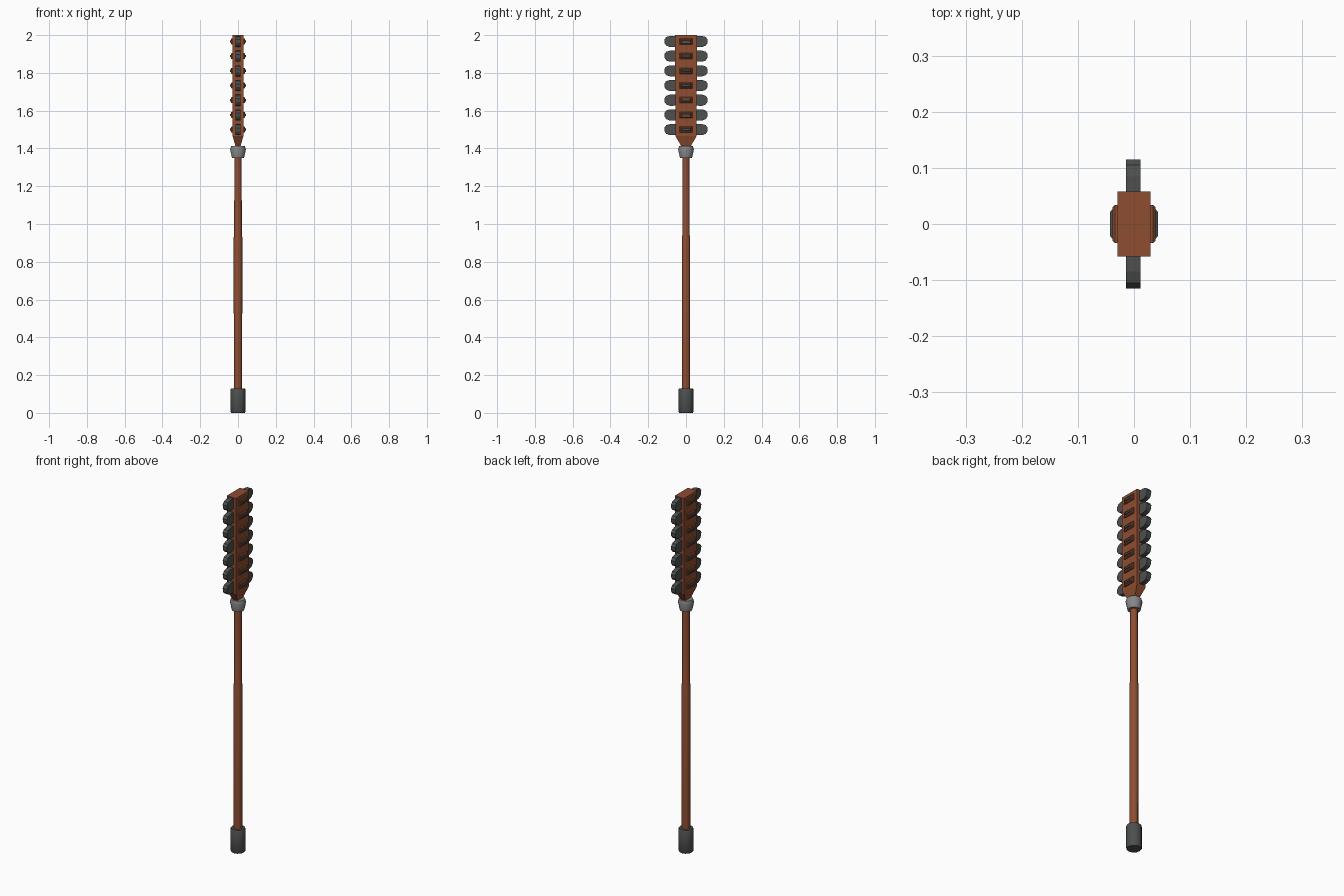
import bpy, bmesh, math

if "Cube" in bpy.data.objects:
    bpy.data.objects.remove(bpy.data.objects["Cube"])


def material(name, rgb):
    m = bpy.data.materials.new(name)
    m.diffuse_color = (*rgb, 1)
    m.use_nodes = True
    m.node_tree.nodes["Principled BSDF"].inputs["Base Color"].default_value = m.diffuse_color
    return m


WOOD = material("brown wood", (0.27, 0.075, 0.03))
DARK = material("dark grey stone", (0.075, 0.078, 0.078))
STEEL = material("light grey metal", (0.24, 0.24, 0.24))


def loft(name, rings, mat, smooth=False):
    """Skin a stack of equally sized point rings and cap both ends."""
    bm = bmesh.new()
    vs = [[bm.verts.new(p) for p in ring] for ring in rings]
    n = len(rings[0])
    for a, b in zip(vs, vs[1:]):
        for i in range(n):
            j = (i + 1) % n
            bm.faces.new((a[i], a[j], b[j], b[i]))
    bm.faces.new(vs[0][::-1])
    bm.faces.new(vs[-1])
    bmesh.ops.recalc_face_normals(bm, faces=bm.faces)
    me = bpy.data.meshes.new(name)
    bm.to_mesh(me)
    bm.free()
    me.materials.append(mat)
    ob = bpy.data.objects.new(name, me)
    bpy.context.collection.objects.link(ob)
    if smooth:
        bpy.context.view_layer.objects.active = ob
        ob.select_set(True)
        bpy.ops.object.shade_smooth_by_angle(angle=math.radians(50))
        ob.select_set(False)
    return ob


def turned(name, profile, mat, sides=12):
    """Round part from (radius, height) pairs."""
    ang = [2 * math.pi * i / sides for i in range(sides)]
    return loft(name, [[(r * math.cos(a), r * math.sin(a), z) for a in ang]
                       for r, z in profile], mat, True)


def rect(hx, hy, z):
    return [(-hx, -hy, z), (hx, -hy, z), (hx, hy, z), (-hx, hy, z)]


def side_rect(x, hy, hz, z):
    return [(x, -hy, z - hz), (x, hy, z - hz), (x, hy, z + hz), (x, -hy, z + hz)]


# pommel, shaft and collar
turned("pommel", [(0.036, 0), (0.039, 0.005), (0.039, 0.125), (0.036, 0.13)], DARK)
turned("shaft", [(0.022, 0.12), (0.023, 0.93), (0.0205, 0.94), (0.019, 1.37)], WOOD, 10)
turned("collar", [(0.032, 1.35), (0.042, 1.395), (0.036, 1.412)], STEEL)

# flat wooden head, narrowing into the collar
loft("head_board", [rect(0.012, 0.02, 1.39), rect(0.013, 0.024, 1.41),
                    rect(0.028, 0.056, 1.465), rect(0.029, 0.058, 2.0)], WOOD)

# rows of edge blades and of small studs on the broad faces
TOOTH = [(0.04, -0.029), (0.085, -0.03), (0.104, -0.023), (0.114, -0.009),
         (0.115, 0.009), (0.105, 0.023), (0.085, 0.029), (0.04, 0.029)]
for i in range(7):
    z = 1.5 + i * 0.0778
    for s, side in ((-1, "front"), (1, "back")):
        loft(f"{side}_blade_{i + 1}",
             [[(x, s * y, z + dz) for y, dz in TOOTH] for x in (-0.014, 0.012)], DARK)
    for s, side in ((-1, "left"), (1, "right")):
        loft(f"{side}_stud_base_{i + 1}",
             [side_rect(s * 0.02, 0.034, 0.016, z), side_rect(s * 0.034, 0.034, 0.016, z),
              side_rect(s * 0.038, 0.03, 0.012, z)], WOOD)
        loft(f"{side}_stud_{i + 1}",
             [side_rect(s * 0.03, 0.03, 0.008, z), side_rect(s * 0.036, 0.029, 0.008, z),
              side_rect(s * 0.043, 0.021, 0.005, z)], DARK)
